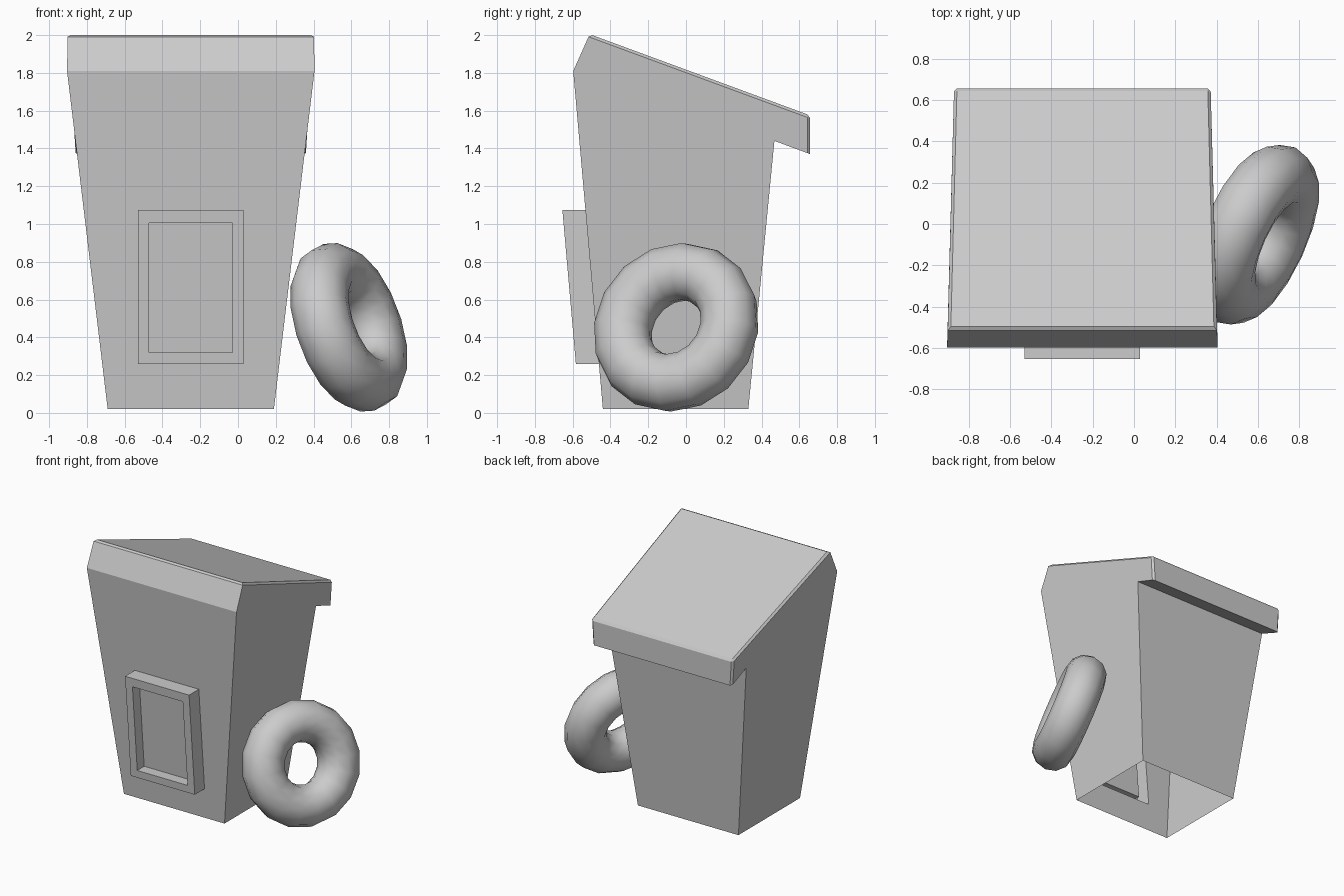
import bpy, bmesh, math
from mathutils import Vector, Matrix

if "Cube" in bpy.data.objects:
    bpy.data.objects.remove(bpy.data.objects["Cube"])

CX = -0.25  # booth centre line

# --- booth body: tapered side profile (y, z, half width), open underneath ---
profile = [(-0.44, 0.02, 0.44), (-0.597, 1.81, 0.655), (-0.51, 2.005, 0.652),
           (0.657, 1.575, 0.622), (0.657, 1.37, 0.61), (0.468, 1.44, 0.605),
           (0.33, 0.02, 0.44)]
bm = bmesh.new()
left = [bm.verts.new((CX - w, y, z)) for y, z, w in profile]
right = [bm.verts.new((CX + w, y, z)) for y, z, w in profile]
bm.faces.new(left)
bm.faces.new(right[::-1])
strips = {i: bm.faces.new((left[i], right[i], right[i + 1], left[i + 1]))
          for i in range(1, 6)}
roof, back = strips[2], strips[3]


# --- front wall with a raised, recessed window frame ---
def wall_y(z):
    return -0.44 - (z - 0.02) * 0.157 / 1.79


def window_loop(half, z0, z1, out):
    corners = [(-half, z0), (half, z0), (half, z1), (-half, z1)]
    return [bm.verts.new((CX + x, wall_y(z) - out, z)) for x, z in corners]


loops = [[left[0], right[0], right[1], left[1]],
         window_loop(0.28, 0.26, 1.075, 0.0),
         window_loop(0.28, 0.26, 1.075, 0.122),
         window_loop(0.22, 0.32, 1.005, 0.122),
         window_loop(0.22, 0.32, 1.005, 0.035)]
for a, b in zip(loops, loops[1:]):
    for i in range(4):
        j = (i + 1) % 4
        bm.faces.new((a[i], a[j], b[j], b[i]))
bm.faces.new(loops[-1])

# --- small chamfer round the roof and the back lip corners ---
edges = set(roof.edges)
edges |= {e for e in back.edges if abs(e.verts[0].co.z - e.verts[1].co.z) > 0.1}
bmesh.ops.bevel(bm, geom=list(edges), offset=0.015, segments=1, affect='EDGES')
bmesh.ops.recalc_face_normals(bm, faces=bm.faces)
mesh = bpy.data.meshes.new("booth")
bm.to_mesh(mesh)
bm.free()
booth = bpy.data.objects.new("booth", mesh)
bpy.context.collection.objects.link(booth)

# --- ring leaning against the side wall ---
axis = Vector((0.86, -0.395, 0.315)).normalized()
up = (Vector((0, 0, 1)) - axis * axis.z).normalized()
side = axis.cross(up)
bpy.ops.mesh.primitive_torus_add(major_segments=16, minor_segments=12,
                                 major_radius=0.31, minor_radius=0.155)
ring = bpy.context.object
ring.name = "leaning_ring"
rot = Matrix((up, side, axis)).transposed().to_4x4()
ring.matrix_world = Matrix.Translation((0.587, -0.052, 0.453)) @ rot
bpy.ops.object.shade_smooth()
